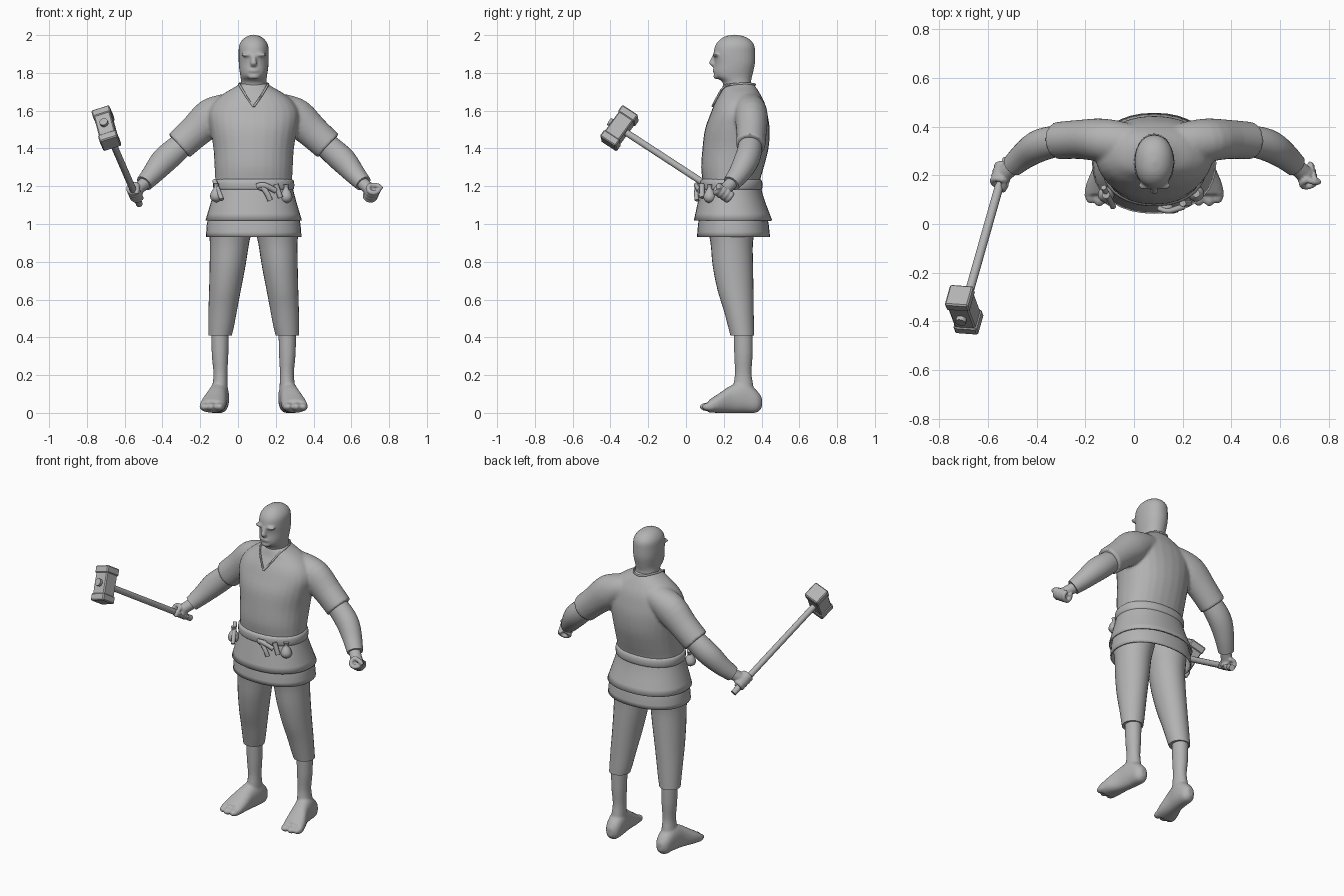
import bpy, bmesh, math
from mathutils import Vector, Matrix

if "Cube" in bpy.data.objects:
    bpy.data.objects.remove(bpy.data.objects["Cube"])

CX = 0.083  # body centre line
grey = bpy.data.materials.new("plain grey")
grey.diffuse_color = (0.45, 0.45, 0.45, 1)
grey.use_nodes = True
grey.node_tree.nodes["Principled BSDF"].inputs["Base Color"].default_value = grey.diffuse_color


def finish(name, bm, angle=45):
    bmesh.ops.recalc_face_normals(bm, faces=bm.faces)
    me = bpy.data.meshes.new(name)
    bm.to_mesh(me)
    bm.free()
    me.materials.append(grey)
    ob = bpy.data.objects.new(name, me)
    bpy.context.collection.objects.link(ob)
    bpy.ops.object.select_all(action='DESELECT')
    ob.select_set(True)
    bpy.context.view_layer.objects.active = ob
    bpy.ops.object.shade_smooth_by_angle(angle=math.radians(angle))
    return ob


def spline(rows, steps):
    # smooth interpolation through the given rings
    out = []
    for i in range(len(rows) - 1):
        a, b, c, d = (rows[max(i - 1, 0)], rows[i], rows[i + 1], rows[min(i + 2, len(rows) - 1)])
        for k in range(steps):
            t = k / steps
            out.append([0.5 * (2 * q + (r - p) * t + (2 * p - 5 * q + 4 * r - s) * t * t
                               + (3 * q - p - 3 * r + s) * t ** 3) for p, q, r, s in zip(a, b, c, d)])
    return out + [list(rows[-1])]


def loft(name, rows, mode='z', n=28, steps=3, power=2.0, caps=True):
    # skin of rings (x, y, z, radius a, radius b), upright, lengthwise or along a path
    rows = spline(rows, steps)
    bm = bmesh.new()
    rings, v = [], Vector((0.3, 1, 0.1))
    for i, (x, y, z, ra, rb) in enumerate(rows):
        if mode == 'path':
            t = (Vector(rows[min(i + 1, len(rows) - 1)][:3]) - Vector(rows[max(i - 1, 0)][:3])).normalized()
            v = (v - t * v.dot(t)).normalized()
            u, w = t.cross(v), v
        else:
            u, w = Vector((1, 0, 0)), Vector((0, 1, 0) if mode == 'z' else (0, 0, 1))
        ring = []
        for k in range(n):
            c, s = math.cos(math.tau * k / n), math.sin(math.tau * k / n)
            c = math.copysign(abs(c) ** (2 / power), c)
            s = math.copysign(abs(s) ** (2 / power), s)
            ring.append(bm.verts.new(Vector((x, y, z)) + u * max(ra, 0.001) * c + w * max(rb, 0.001) * s))
        rings.append(ring)
    for a, b in zip(rings, rings[1:]):
        for k in range(n):
            bm.faces.new((a[k], a[(k + 1) % n], b[(k + 1) % n], b[k]))
    if caps:
        bm.faces.new(rings[0])
        bm.faces.new(rings[-1])
    return finish(name, bm)


def ball(name, pos, size, rot=None):
    bm = bmesh.new()
    bmesh.ops.create_uvsphere(bm, u_segments=16, v_segments=10, radius=1)
    m = Matrix.Translation(pos) @ (rot or Matrix()) @ Matrix.Diagonal((*size, 1))
    bmesh.ops.transform(bm, matrix=m, verts=bm.verts)
    return finish(name, bm, 180)


def rod(name, a, b, r, n=12):
    return loft(name, [(*a, r, r), (*b, r, r)], 'path', n, 1)


def fuse(name, parts, voxel, iterations):
    # blend overlapping pieces into one skin
    bpy.ops.object.select_all(action='DESELECT')
    for p in parts:
        p.select_set(True)
    ob = parts[0]
    bpy.context.view_layer.objects.active = ob
    bpy.ops.object.join()
    ob.name = name
    m = ob.modifiers.new("blend", 'REMESH')
    m.mode, m.voxel_size, m.use_smooth_shade = 'VOXEL', voxel, True
    m = ob.modifiers.new("soften", 'SMOOTH')
    m.factor, m.iterations = 0.5, iterations
    return ob


def band(z, half, y0, y1):
    return (CX, (y0 + y1) / 2, z, half, (y1 - y0) / 2)


# head with neck, nose, brow, lips and chin
head = loft("skull", [band(*r) for r in (
    (1.66, .075, .2, .37), (1.72, .07, .2, .35), (1.755, .068, .19, .345), (1.78, .07, .155, .35),
    (1.81, .075, .147, .357), (1.85, .079, .151, .365), (1.9, .08, .146, .366), (1.945, .077, .155, .362),
    (1.975, .06, .178, .34), (1.994, .034, .21, .305), (2.002, .004, .25, .26))], power=2.15)
nose = loft("nose", [(CX, .152, 1.9, .011, .008), (CX, .143, 1.87, .012, .014),
                     (CX, .14, 1.85, .018, .018), (CX, .147, 1.833, .012, .009)], n=12)
brows = [ball("brow", (CX + s * .034, .158, 1.896), (.034, .018, .01)) for s in (-1, 1)]
lips = ball("lips", (CX, .15, 1.812), (.026, .01, .009))
chin = ball("chin", (CX, .163, 1.782), (.033, .018, .016))
fuse("head", [head, nose, lips, chin] + brows, .007, 3)

# shirt body with short sleeves
shirt = [loft("shirt_body", [band(*r) for r in (
    (1.14, .2, .085, .39), (1.22, .203, .088, .39), (1.3, .207, .08, .412), (1.4, .213, .087, .437),
    (1.5, .23, .1, .443), (1.58, .24, .128, .432), (1.64, .215, .152, .417), (1.69, .16, .18, .392),
    (1.725, .1, .192, .37), (1.745, .07, .2, .355))], power=2.2)]
for s in (-1, 1):
    shirt.append(loft("sleeve", [(CX + s * x, y, z, a, b) for x, y, z, a, b in (
        (.06, .32, 1.63, .07, .08), (.15, .335, 1.605, .085, .088), (.225, .345, 1.565, .1, .088),
        (.31, .347, 1.49, .088, .08), (.395, .342, 1.413, .083, .077))], 'path'))
fuse("shirt", shirt, .009, 4)

# collar line with V neck
loft("collar", [(CX + x, y, z, .006, .006) for x, y, z in (
    (0, .14, 1.622), (.035, .165, 1.67), (.07, .205, 1.728), (.075, .28, 1.742), (.045, .345, 1.742),
    (0, .365, 1.738), (-.045, .345, 1.742), (-.075, .28, 1.742), (-.07, .205, 1.728),
    (-.035, .165, 1.67), (0, .14, 1.622))], 'path', 8)

# two-layer skirt of the tunic, open below
for name, rows in (
        ("tunic_skirt", ((1.24, .197, .09, .388), (1.15, .217, .07, .408), (1.02, .255, .042, .456))),
        ("under_skirt", ((1.12, .21, .09, .4), (1.03, .243, .068, .432), (.932, .253, .058, .445)))):
    ob = loft(name, [band(*r) for r in rows], power=2.2, caps=False, n=36)
    m = ob.modifiers.new("cloth", 'SOLIDIFY')
    m.thickness, m.offset = .008, -1

# rope belt, knot and hanging tails
loft("belt", [band(*r) for r in ((1.175, .2, .088, .39), (1.185, .212, .076, .402),
                                 (1.21, .215, .073, .405), (1.23, .211, .077, .4), (1.238, .2, .088, .39))],
     n=36, power=2.2)
ball("belt_knot", (.13, .068, 1.195), (.03, .018, .02))
for pts in (((.1, .066, 1.2), (.14, .054, 1.205), (.2, .07, 1.175)),
            ((.13, .058, 1.195), (.155, .055, 1.16), (.17, .058, 1.125))):
    loft("belt_tail", [(*p, .015, .012) for p in pts], 'path', 10)

# pouches and small tools at the waist
for x, y, z in ((.255, .125, 1.145), (-.115, .12, 1.15)):
    loft("pouch", [(x, y, z + h, r, r) for h, r in (
        (.065, .016), (.045, .011), (.025, .024), (0, .033), (-.022, .026), (-.035, .004))], n=14)
rod("small_tool", (-.125, .15, 1.23), (-.085, .07, 1.13), .012)
rod("tool_case", (.2, .085, 1.21), (.225, .085, 1.14), .014)

# hammer frame: handle direction, head direction and the cross direction
butt, tip = Vector((-.522, .265, 1.105)), Vector((-.712, -.405, 1.542))
h = (tip - butt).normalized()
up = Vector((-.04, .115, .15))
up = (up - h * up.dot(h)).normalized()
side = h.cross(up)

for s, label in ((-1, "right"), (1, "left")):
    def P(x, y, z):
        return (CX + s * x, y, z)
    # forearm with a turned wrist cuff
    loft(label + "_forearm", [(*P(x, y, z), a, b) for x, y, z, a, b in (
        (.34, .342, 1.455, .06, .058), (.42, .336, 1.385, .069, .065), (.48, .317, 1.33, .069, .065),
        (.535, .28, 1.265, .056, .056), (.58, .24, 1.215, .045, .047))], 'path')
    # fist closed around the grip direction
    g = Vector((-s * h.x, h.y, h.z))
    c = Vector(P(.626, .2, 1.168))
    back = (Vector(P(.57, .25, 1.225)) - c)
    back = (back - g * back.dot(g)).normalized()
    w = g.cross(back)
    parts = [loft("wrist", [(*P(.56, .255, 1.23), .034, .034), (*(c + back * .02), .032, .036)], 'path', 14),
             ball("palm", c + back * .012, (.036, .036, .036))]
    for k in range(4):
        mid = c + g * (.024 * (k - 1.5))
        parts.append(loft("finger", [(*(mid + back * .027 * math.cos(a) + w * .03 * math.sin(a)), .0135, .0135)
                                     for a in [i * math.tau * .8 / 6 for i in range(7)]], 'path', 10, 2))
    parts.append(loft("thumb", [(*(c + v), .013, .013) for v in (
        back * .03 + g * .03, g * .048 - w * .025, g * .042 - w * .035 - back * .025)], 'path', 10))
    fuse(label + "_hand", parts, .005, 2)
    # trouser leg gathered at mid shin
    loft(label + "_trouser_leg", [(*P(x, y, z), a, b) for x, y, z, a, b in (
        (.178, .298, .41, .062, .063), (.172, .291, .46, .068, .069), (.163, .278, .55, .076, .08),
        (.152, .262, .65, .084, .095), (.138, .248, .78, .095, .107), (.128, .242, .9, .104, .112),
        (.12, .24, 1.0, .118, .13), (.115, .24, 1.08, .11, .13))])
    # bare shin and foot with a separate big toe
    shin = loft("shin", [(*P(x, y, z), a, b) for x, y, z, a, b in (
        (.18, .31, .06, .045, .055), (.178, .304, .14, .041, .053), (.176, .303, .21, .037, .044),
        (.178, .304, .31, .044, .049), (.178, .303, .45, .047, .051))])
    foot = loft("foot", [(*P(x, y, z), a, b) for x, y, z, a, b in (
        (.178, .402, .055, .018, .025), (.178, .375, .06, .043, .058), (.182, .31, .082, .052, .082),
        (.194, .24, .073, .054, .073), (.211, .17, .05, .066, .05), (.22, .12, .035, .067, .033))], 'y', power=2.3)
    toes = [ball("toe", P(x, y, .032), (r, .042, .022)) for x, y, r in
            ((.182, .115, .028), (.226, .113, .026), (.262, .125, .024))]
    fuse(label + "_foot", [shin, foot] + toes, .007, 3)

# hammer handle
rod("hammer_handle", butt, tip - h * .03, .018, 16)
rod("handle_end_knob", tip - h * .05, tip, .022, 12)


def block(name, centre, size):
    bm = bmesh.new()
    bmesh.ops.create_cube(bm, size=1)
    rot = Matrix((side, h, up)).transposed().to_4x4()
    m = Matrix.Translation(centre) @ rot @ Matrix.Diagonal((*size, 1))
    bmesh.ops.transform(bm, matrix=m, verts=bm.verts)
    bmesh.ops.bevel(bm, geom=bm.edges[:], offset=.006, segments=1, affect='EDGES')
    return finish(name, bm, 30)


# hammer head with thicker striking bands
centre = tip - h * .065
block("hammer_head", centre, (.09, .092, .15))
for s in (-1, 1):
    block("hammer_band", centre + up * s * .083, (.1, .102, .044))
